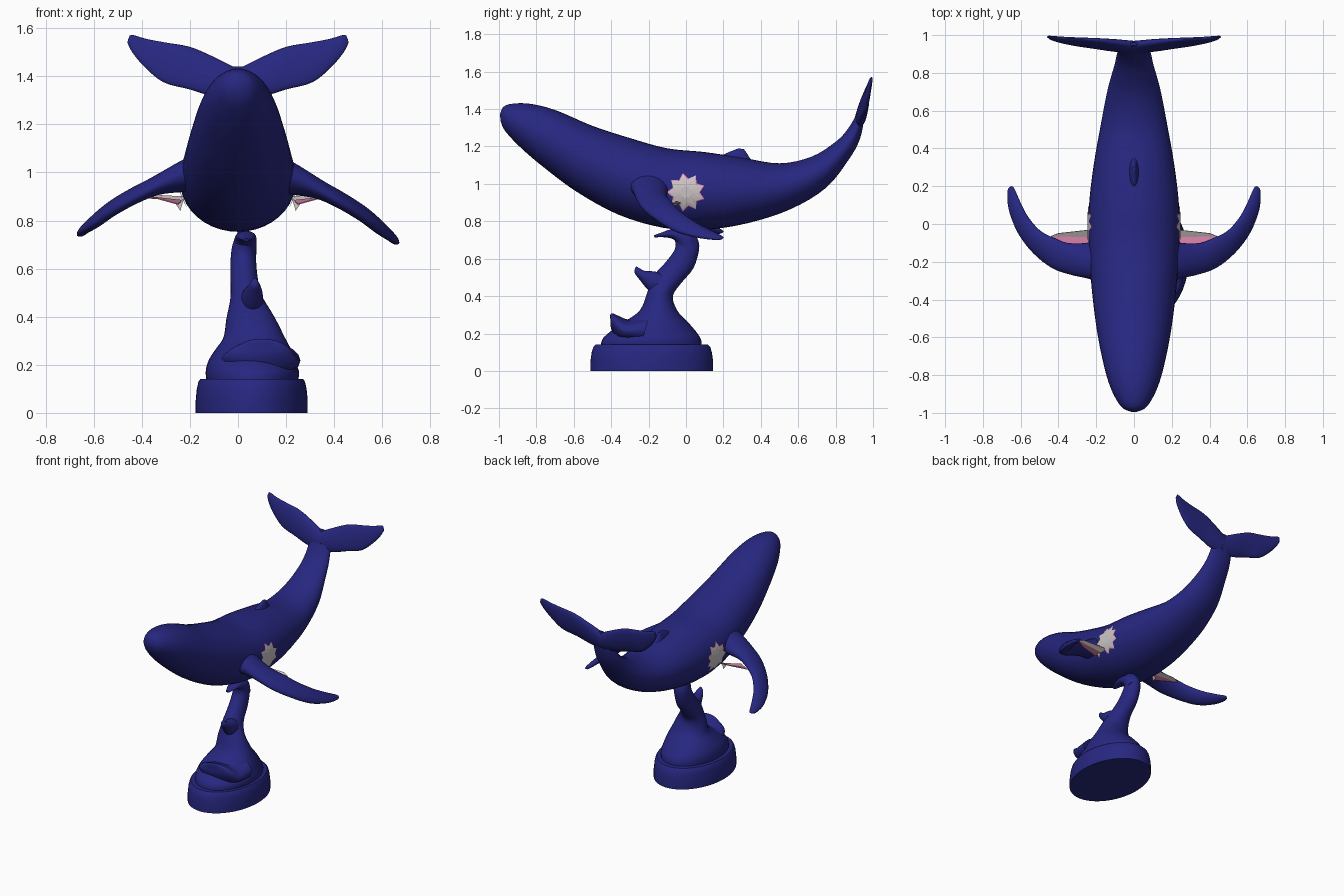
import bpy
import bmesh
import math
from mathutils import Vector

if "Cube" in bpy.data.objects:
    bpy.data.objects.remove(bpy.data.objects["Cube"], do_unlink=True)


def make_material(name, rgb):
    mat = bpy.data.materials.new(name)
    mat.use_nodes = True
    color = (*rgb, 1)
    mat.diffuse_color = color
    mat.node_tree.nodes["Principled BSDF"].inputs["Base Color"].default_value = color
    return mat


navy = make_material("navy blue", (0.02, 0.02, 0.22))
pale = make_material("pale grey", (0.62, 0.56, 0.57))
pink = make_material("pink", (0.8, 0.25, 0.45))


def finish(name, bm, materials, smooth_angle=None):
    bmesh.ops.recalc_face_normals(bm, faces=bm.faces)
    mesh = bpy.data.meshes.new(name)
    bm.to_mesh(mesh)
    bm.free()
    obj = bpy.data.objects.new(name, mesh)
    bpy.context.collection.objects.link(obj)
    for mat in materials:
        mesh.materials.append(mat)
    if smooth_angle:
        bpy.ops.object.select_all(action='DESELECT')
        obj.select_set(True)
        bpy.context.view_layer.objects.active = obj
        bpy.ops.object.shade_smooth_by_angle(angle=math.radians(smooth_angle))
    return obj


def resample(stations, steps):
    """Catmull-Rom interpolation of whole stations (edge, opposite edge, half depth)."""
    flat = [[*p, *q, t] for p, q, t in stations]
    result = []
    for i in range(len(flat) - 1):
        b, c = flat[i], flat[i + 1]
        a = flat[i - 1] if i else b
        d = flat[i + 2] if i + 2 < len(flat) else c
        for k in range(steps):
            u = k / steps
            result.append([
                v1 + u * (v2 - v0) / 2
                + u * u * (v0 - 2.5 * v1 + 2 * v2 - v3 / 2)
                + u ** 3 * (1.5 * (v1 - v2) + (v3 - v0) / 2)
                for v0, v1, v2, v3 in zip(a, b, c, d)])
    result.append(flat[-1])
    return [(Vector(r[:3]), Vector(r[3:6]), r[6]) for r in result]


def loft(name, stations, steps=4, sides=32, mirror=False, angle=60):
    """Skin elliptical sections, each spanned by two edge points and a half depth."""
    rows = resample(stations, steps)
    bm = bmesh.new()
    mids = [(p + q) / 2 for p, q, t in rows]
    rings = []
    for i, (p, q, t) in enumerate(rows):
        tangent = mids[min(i + 1, len(mids) - 1)] - mids[max(i - 1, 0)]
        half = (p - q) / 2
        depth = half.cross(tangent).normalized() * t
        ring = []
        for k in range(sides):
            ang = math.tau * k / sides
            co = mids[i] + half * math.cos(ang) + depth * math.sin(ang)
            if mirror:
                co.x = -co.x
            ring.append(bm.verts.new(co))
        rings.append(ring)
    for lower, upper in zip(rings, rings[1:]):
        for k in range(sides):
            j = (k + 1) % sides
            bm.faces.new((lower[k], lower[j], upper[j], upper[k]))
    bm.faces.new(rings[0])
    bm.faces.new(rings[-1])
    return finish(name, bm, [navy], angle)


# Whale body: back point (y, z), belly point (y, z), half width
body = [
    (-.995, 1.37, -.99, 1.33, .02), (-.965, 1.42, -.965, 1.28, .07),
    (-.85, 1.43, -.88, 1.19, .125), (-.7, 1.395, -.75, 1.08, .165),
    (-.5, 1.31, -.58, .955, .2), (-.3, 1.245, -.36, .835, .225),
    (-.1, 1.19, -.12, .765, .24), (.1, 1.17, .1, .755, .238),
    (.3, 1.14, .33, .79, .213), (.5, 1.11, .56, .865, .175),
    (.67, 1.145, .75, .98, .14), (.8, 1.225, .87, 1.13, .105),
    (.87, 1.3, .93, 1.24, .09), (.92, 1.39, .955, 1.37, .075),
    (.945, 1.44, .96, 1.44, .02),
]
loft("whale_body", [((0, a, b), (0, c, d), w) for a, b, c, d, w in body], sides=40)

# Dorsal fin: front point (y, z), rear point (y, z), half width
fin = [(.14, 1.1, .42, 1.08, .035), (.2, 1.155, .35, 1.13, .024),
       (.25, 1.178, .325, 1.165, .015), (.28, 1.19, .31, 1.185, .006)]
loft("dorsal_fin", [((0, a, b), (0, c, d), w) for a, b, c, d, w in fin], sides=16)

# Flippers and tail flukes: leading edge, trailing edge, half thickness
flipper = [
    ((.15, -.32, 1), (.15, -.08, .99), .085),
    ((.24, -.29, .98), (.25, -.1, .95), .06),
    ((.33, -.27, .93), (.35, -.1, .925), .04),
    ((.43, -.235, .87), (.42, -.075, .9), .033),
    ((.53, -.155, .805), (.5, -.035, .855), .03),
    ((.61, -.05, .745), (.565, .04, .8), .027),
    ((.66, .07, .715), (.605, .12, .755), .02),
    ((.67, .16, .705), (.635, .19, .72), .012),
    ((.665, .19, .71), (.65, .2, .715), .004),
]
fluke = [
    ((-.02, .92, 1.3), (-.02, .95, 1.42), .03),
    ((.1, .925, 1.315), (.1, .965, 1.48), .028),
    ((.2, .935, 1.345), (.2, .975, 1.522), .022),
    ((.31, .95, 1.375), (.3, .98, 1.54), .018),
    ((.39, .965, 1.44), (.38, .985, 1.555), .014),
    ((.44, .98, 1.5), (.43, .99, 1.57), .01),
    ((.46, .99, 1.54), (.45, .995, 1.57), .004),
]
for side, mirror in (("left", False), ("right", True)):
    lift = .05 if mirror else 0    # the right flipper is held a little higher
    raised = [(Vector(p) + Vector((0, 0, lift * p[0])),
               Vector(q) + Vector((0, 0, lift * q[0])), t) for p, q, t in flipper]
    loft(side + "_flipper", raised, sides=24, mirror=mirror)
    loft(side + "_fluke", fluke, sides=24, mirror=mirror)

# Oval base: scale, height
rim = [(1, 0), (1, .05), (.98, .1), (.95, .13), (.92, .14)]
loft("oval_base", [((.057, -.183 - .328 * s, z), (.057, -.183 + .328 * s, z), .233 * s)
                   for s, z in rim], steps=1, sides=48, angle=35)

# Water spout: x centre, front (y, z), rear (y, z), half width
spout = [
    (.06, -.455, .13, .085, .13, .19), (.06, -.44, .18, .075, .18, .193),
    (.063, -.35, .25, .02, .25, .165), (.06, -.25, .32, -.045, .32, .125),
    (.045, -.21, .41, -.07, .4, .095), (.033, -.18, .5, -.025, .47, .065),
    (.025, -.11, .58, .04, .55, .056), (.022, -.06, .65, .07, .65, .052),
    (.025, -.06, .7, .06, .71, .045), (.03, -.08, .75, .02, .755, .03),
]
loft("water_spout", [((x, a, b), (x, c, d), w) for x, a, b, c, d, w in spout])

# Curling wave crests: upper edge (y, z), lower edge (y, z), x centre, half width
crests = {
    "low_crest": [(-.2, .3, -.25, .14, .09, .17), (-.3, .275, -.36, .17, .095, .16),
                  (-.355, .292, -.4, .225, .1, .125), (-.385, .306, -.405, .28, .1, .07),
                  (-.4, .308, -.405, .3, .1, .025)],
    "middle_crest": [(-.07, .5, -.13, .38, .05, .055), (-.16, .53, -.2, .43, .06, .045),
                     (-.22, .535, -.25, .49, .067, .032), (-.255, .553, -.275, .525, .07, .018),
                     (-.265, .56, -.272, .55, .07, .006)],
    "top_crest": [(.065, .67, -.03, .62, .025, .05), (.03, .74, -.04, .67, .03, .048),
                  (-.07, .757, -.07, .705, .033, .042), (-.13, .74, -.125, .715, .035, .03),
                  (-.172, .725, -.168, .713, .035, .012)],
}
for name, rows in crests.items():
    loft(name, [((x, a, b), (x, c, d), w) for a, b, c, d, x, w in rows], sides=20)

# Jagged pale patches with pink tips on each flank, following the curve of the body
for side, sign in (("left", 1), ("right", -1)):
    bm = bmesh.new()
    rings = []
    points = 18
    for scale in (.35, .7, .92, 1):
        ring = []
        for k in range(points):
            radius = scale * (.104 if k % 2 else .074)
            ang = math.tau * k / points
            y, z = radius * math.cos(ang), .955 + radius * math.sin(ang)
            x = .247 * math.sqrt(1 - ((z - .965) / .215) ** 2) - .03 * max(y, 0)
            ring.append(bm.verts.new((sign * x, y, z)))
        rings.append(ring)
    bm.faces.new(rings[0])
    for level, (inner, outer) in enumerate(zip(rings, rings[1:])):
        for k in range(points):
            j = (k + 1) % points
            face = bm.faces.new((inner[k], inner[j], outer[j], outer[k]))
            face.material_index = int(level == 2 and k % 4 < 3)
    finish(side + "_flank_patch", bm, [pale, pink])

    # Thin web between the flank and the underside of the flipper
    bm = bmesh.new()
    inner = [(.22, -.03, .9), (.23, -.07, .885), (.25, -.11, .87)]
    outer = [(.4, -.05, .91), (.44, -.065, .9), (.36, -.11, .9)]
    top = [bm.verts.new((sign * x, y, z)) for x, y, z in inner]
    end = [bm.verts.new((sign * x, y, z)) for x, y, z in outer]
    for k in range(2):
        face = bm.faces.new((top[k], top[k + 1], end[k + 1], end[k]))
        face.material_index = k
    tab = [bm.verts.new((sign * x, -.08, z)) for x, z in ((.225, .89), (.24, .84), (.26, .87))]
    bm.faces.new(tab)
    web = finish(side + "_flipper_web", bm, [pale, pink])
    web.modifiers.new("thickness", 'SOLIDIFY').thickness = .004
